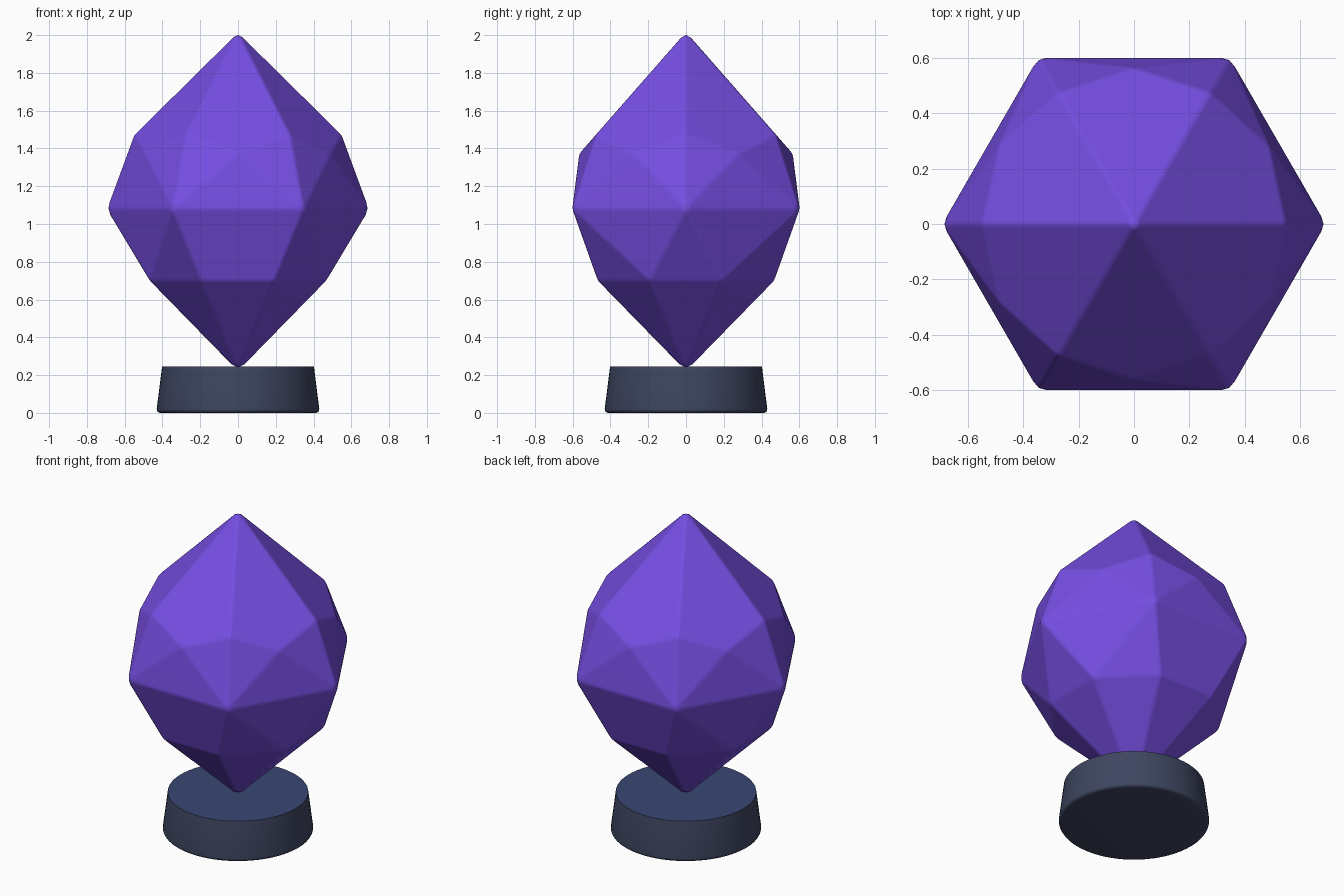
import bpy, bmesh, math

if "Cube" in bpy.data.objects:
    bpy.data.objects.remove(bpy.data.objects["Cube"])


def material(name, rgb):
    m = bpy.data.materials.new(name)
    m.diffuse_color = (*rgb, 1.0)
    m.use_nodes = True
    m.node_tree.nodes["Principled BSDF"].inputs["Base Color"].default_value = m.diffuse_color
    return m


def add_object(name, bm, mats):
    me = bpy.data.meshes.new(name)
    bm.normal_update()
    bm.to_mesh(me)
    bm.free()
    ob = bpy.data.objects.new(name, me)
    for m in mats:
        me.materials.append(m)
    bpy.context.collection.objects.link(ob)
    return ob


def ring(bm, count, radius, z, start):
    for i in range(count):
        a = math.radians(start) + math.tau * i / count
        bm.verts.new((radius * math.cos(a), radius * math.sin(a), z))


purple = material("crystal purple", (0.181, 0.076, 0.76))
slate = material("slate", (0.048, 0.061, 0.117))
navy = material("navy top", (0.042, 0.061, 0.174))

# Crystal: convex hull of facet rings between two points
GIRDLE = 1.08
bm = bmesh.new()
bm.verts.new((0, 0, 2.02))
ring(bm, 6, 0.55, 1.475, 0)       # crown corners
ring(bm, 6, 0.565, 1.373, 30)     # lower tips of the crown kites
ring(bm, 6, 0.695, GIRDLE, 0)     # widest hexagon
ring(bm, 8, 0.505, 0.70, 22.5)    # lower octagon
bm.verts.new((0, 0, 0.222))
bmesh.ops.convex_hull(bm, input=bm.verts[:])
bmesh.ops.dissolve_limit(bm, angle_limit=math.radians(2),
                         verts=bm.verts[:], edges=bm.edges[:])
bmesh.ops.recalc_face_normals(bm, faces=bm.faces[:])
# Softened facet edges
bmesh.ops.bevel(bm, geom=bm.edges[:], offset=0.014, segments=2,
                profile=0.5, affect='EDGES', clamp_overlap=True)
top = max(v.co.z for v in bm.verts)
for v in bm.verts:
    if v.co.z > GIRDLE:
        v.co.z = GIRDLE + (v.co.z - GIRDLE) * (2.0 - GIRDLE) / (top - GIRDLE)
for f in bm.faces:
    f.smooth = True
crystal = add_object("crystal", bm, [purple])
wn = crystal.modifiers.new("facet normals", 'WEIGHTED_NORMAL')
wn.weight = 80

# Base: tapered round plinth with a rounded foot and a navy top
HEIGHT = 0.245
bm = bmesh.new()
bmesh.ops.create_cone(bm, cap_ends=True, segments=64,
                      radius1=0.433, radius2=0.402, depth=HEIGHT)
bmesh.ops.translate(bm, verts=bm.verts[:], vec=(0, 0, HEIGHT / 2))
foot = [e for e in bm.edges if all(v.co.z < 0.01 for v in e.verts)]
bmesh.ops.bevel(bm, geom=foot, offset=0.022, segments=4,
                profile=0.5, affect='EDGES')
for f in bm.faces:
    f.material_index = 1 if f.calc_center_median().z > HEIGHT - 0.005 else 0
base = add_object("base", bm, [slate, navy])
bpy.context.view_layer.objects.active = base
base.select_set(True)
bpy.ops.object.shade_smooth_by_angle(angle=math.radians(35))
